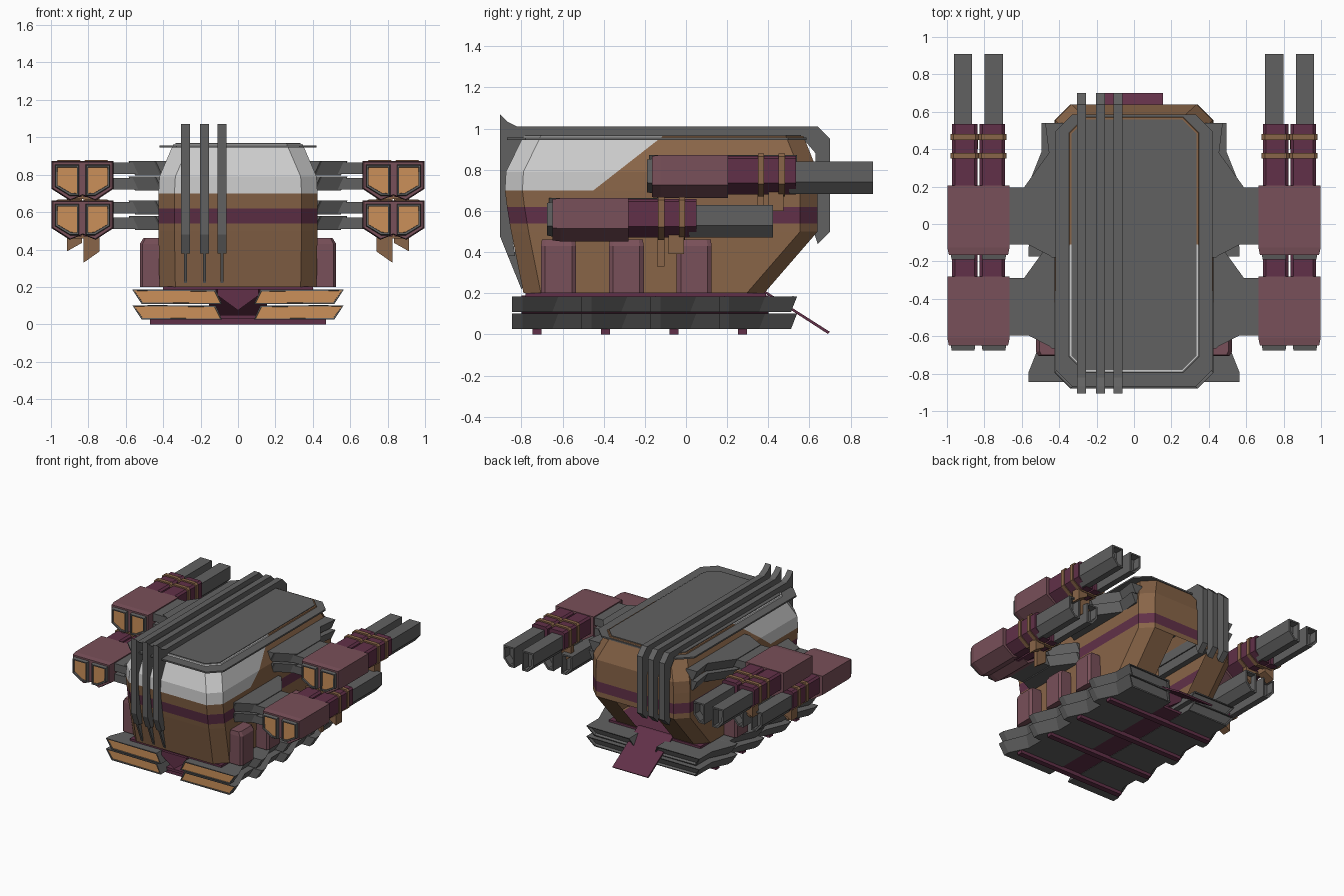
import bpy, bmesh
from mathutils import Vector

if "Cube" in bpy.data.objects:
    bpy.data.objects.remove(bpy.data.objects["Cube"])


def material(name, r, g, b):
    m = bpy.data.materials.new(name)
    m.diffuse_color = (r, g, b, 1)
    m.use_nodes = True
    m.node_tree.nodes["Principled BSDF"].inputs["Base Color"].default_value = m.diffuse_color
    return m


BROWN = material("brown", .25, .13, .065)
MAUVE = material("mauve", .19, .08, .10)
PLUM = material("plum", .12, .03, .065)
ORANGE = material("orange", .60, .28, .10)
GREY = material("dark_grey", .12, .12, .12)
WHITE = material("white", .75, .75, .75)


def finish(name, bm, mats, mirror=False):
    me = bpy.data.meshes.new(name)
    bm.to_mesh(me)
    bm.free()
    ob = bpy.data.objects.new(name, me)
    bpy.context.collection.objects.link(ob)
    for m in mats:
        me.materials.append(m)
    if mirror:
        mod = ob.modifiers.new("mirror", 'MIRROR')
        mod.use_mirror_merge = False
    return ob


def loft_mesh(rings):
    """Skin matching rings of points and cap both ends."""
    bm = bmesh.new()
    vs = [[bm.verts.new(p) for p in r] for r in rings]
    n = len(rings[0])
    for a, b in zip(vs, vs[1:]):
        for i in range(n):
            j = (i + 1) % n
            bm.faces.new((a[i], a[j], b[j], b[i]))
    caps = [bm.faces.new(vs[0]), bm.faces.new(vs[-1])]
    bmesh.ops.recalc_face_normals(bm, faces=bm.faces[:])
    return bm, caps


def loft(name, rings, mat, mirror=True, recess=None):
    """recess = (cap index, rim width, depth, floor material)"""
    bm, caps = loft_mesh(rings)
    mats = [mat]
    if recess:
        end, rim, depth, floor = recess
        f = caps[end]
        bmesh.ops.inset_individual(bm, faces=[f], thickness=rim)
        bmesh.ops.inset_individual(bm, faces=[f], thickness=.001, depth=-depth)
        mats.append(floor)
        f.material_index = 1
    return finish(name, bm, mats, mirror)


def along_y(profile, y):
    return [(x, y, z) for x, z in profile]


def prism_y(name, profile, y0, y1, mat, **kw):
    return loft(name, [along_y(profile, y0), along_y(profile, y1)], mat, **kw)


def prism_x(name, profile, x0, x1, mat, **kw):
    return loft(name, [[(x, y, z) for y, z in profile] for x in (x0, x1)], mat, **kw)


def box(name, x0, x1, y0, y1, z0, z1, mat, **kw):
    return prism_y(name, [(x0, z0), (x1, z0), (x1, z1), (x0, z1)], y0, y1, mat, **kw)


def scaled(profile, s):
    cx = (min(p[0] for p in profile) + max(p[0] for p in profile)) / 2
    cz = (min(p[1] for p in profile) + max(p[1] for p in profile)) / 2
    return [(cx + (x - cx) * s, cz + (z - cz) * s) for x, z in profile]


def octagon(z, yf, yb, hw, c):
    right = [(hw - c, yf), (hw, yf + c), (hw, yb - c), (hw - c, yb)]
    return [(x, y, z) for x, y in right] + [(-x, y, z) for x, y in reversed(right)]


# Hull: stacked octagons, painted by height, with a rear hatch opening
levels = [(.20, -.79, .38, .42), (.50, -.85, .64, .425), (.54, -.857, .64, .425),
          (.62, -.87, .64, .425), (.70, -.88, .64, .425), (.79, -.875, .64, .42),
          (.965, -.79, .57, .345)]
bm, caps = loft_mesh([octagon(z, f, b, w, .085) for z, f, b, w in levels])
p, n = Vector((0, -.45, .70)), Vector((0, -.25, .32))
upper = [f for f in bm.faces if f.calc_center_median().z > .70]
geom = set(upper) | {e for f in upper for e in f.edges} | {v for f in upper for v in f.verts}
bmesh.ops.bisect_plane(bm, geom=list(geom), plane_co=p, plane_no=n)
for x in (-.16, .16):
    slope = [f for f in bm.faces if f.normal.z < -.3 and f.calc_center_median().y > .4]
    geom = set(slope) | {e for f in slope for e in f.edges} | {v for f in slope for v in f.verts}
    bmesh.ops.bisect_plane(bm, geom=list(geom), plane_co=(x, 0, 0), plane_no=(1, 0, 0))
hatch = []
for f in bm.faces:
    c = f.calc_center_median()
    if f.normal.z < -.3 and c.y > .4 and abs(c.x) < .1:
        hatch.append(f)
    if .54 < c.z < .62:
        f.material_index = 1
    elif c.z > .70 and (c - p).dot(n) > 0:
        f.material_index = 2
bmesh.ops.delete(bm, geom=hatch, context='FACES')
finish("hull", bm, [BROWN, PLUM, WHITE])

# Roof: overhanging rim plate and raised centre panel
loft("roof_rim", [octagon(z, -.87, .585, .42, .09) for z in (.945, .957)], GREY, mirror=False)
loft("roof_panel", [octagon(z, -.78, .56, .333, .075) for z in (.95, .97)], GREY, mirror=False)

# Three rails wrapped over the hull, with thin lower blades
rail = [(-.905, 1.07), (-.87, 1.035), (-.82, 1.01), (.64, 1.01), (.70, .95), (.70, .50),
        (.64, .44), (.62, .50), (.63, .88), (.57, .95), (-.79, .95), (-.86, .80),
        (-.865, .62), (-.83, .38), (-.865, .38), (-.905, .48), (-.905, .62)]
blade = [(-.83, .40), (-.88, .42), (-.865, .38), (-.80, .22), (-.785, .24)]
for i, x in enumerate((-.28, -.18, -.085)):
    prism_x(f"rail_{i}", rail, x - .024, x + .024, GREY, mirror=False)
    prism_x(f"rail_blade_{i}", blade, x - .008, x + .008, GREY, mirror=False)

# Rear ramp, belly plate and keel
prism_x("ramp", [(.36, .215), (.38, .215), (.70, .012), (.69, .002)], -.155, .155, PLUM, mirror=False)
box("belly_plate", -.40, .40, -.78, .39, .185, .202, PLUM, mirror=False)
prism_y("keel", [(-.11, .19), (.11, .19), (.11, .155), (0, .075), (-.11, .155)],
        -.80, .40, PLUM, mirror=False)
box("keel_floor", -.16, .16, -.76, .42, .03, .05, PLUM, mirror=False)

# Side panels
for i in range(3):
    y = -.62 + i * .33
    panel = [octagon(z, y - .08, y + .08, 0, 0)[:4] for z in (.2, .46)]
    plan = [(.41, y - .085), (.51, y - .085), (.525, y - .065), (.525, y + .065),
            (.51, y + .085), (.41, y + .085)]
    top = [(.41, y - .08), (.495, y - .08), (.505, y - .06), (.505, y + .06),
           (.495, y + .08), (.41, y + .08)]
    loft(f"side_panel_{i}", [[(*q, .20) for q in plan], [(*q, .43) for q in plan],
                             [(*q, .462) for q in top]], MAUVE)

# Track shoes: two tiers of four flared segments each side
for i in range(4):
    y0 = -.845 + i * .335
    for t, z0 in enumerate((.025, .108)):
        z1 = z0 + .077
        rings = []
        for dy, w in ((0, .565), (.05, .565), (.21, .495), (.365, .495)):
            lean = .03 if dy > .1 else 0
            rings.append([(w, y0 + dy + lean / 2, z1), (.12, y0 + dy + lean / 2, z1),
                          (.085, y0 + dy - lean / 2, z0), (w - .05, y0 + dy - lean / 2, z0)])
        loft(f"track_shoe_{i}_{t}", rings, GREY,
             recess=(0, .01, .008, ORANGE) if i == 0 else (-1, .012, .02, GREY))
    yb = -.725 + i * .333
    box(f"track_crossbar_{i}", -.47, .47, yb - .022, yb + .022, 0, .03, PLUM, mirror=False)

# Weapon units: lower front pair and upper rear pair, mirrored left and right
for unit, dy, dz in (("lower", -.485, -.21), ("upper", 0, 0)):
    def sh(profile):
        return [(x, z + dz) for x, z in profile]

    # mount: two tiers flaring out from the hull
    for t, z0 in enumerate((.715, .797)):
        z0 += dz
        z1 = z0 + .075
        plan = [(-.18, .44), (-.17, .45), (-.10, .585), (.20, .585), (.38, .455)]
        if unit == "upper":
            plan += [(.54, .475)]
        rings = [[(.38, y + dy, z1), (w, y + dy, z1), (w - .035, y + dy, z0), (.38, y + dy, z0)]
                 for y, w in plan]
        loft(f"{unit}_mount_{t}", rings, GREY)
        box(f"{unit}_arm_{t}", .50, .70, -.11 + dy, .195 + dy, z0 + .006, z1 - .008, GREY)

    # pod shell with a tapered nose
    shell = sh([(.665, .872), (.998, .872), (.998, .725), (.90, .662), (.83, .69),
                (.76, .662), (.665, .725)])
    loft(f"{unit}_pod", [along_y(scaled(shell, .95), -.165 + dy), along_y(shell, -.125 + dy),
                         along_y(shell, .205 + dy)], MAUVE)

    for s, side in ((1, "inner"), (-1, "outer")):
        def cell(profile):
            return sh([(.8315 + s * (x - .8315), z) for x, z in profile])

        # glowing nose window in a dark frame
        window = cell([(.683, .855), (.815, .855), (.815, .685), (.765, .685), (.683, .735)])
        loft(f"{unit}_{side}_window", [along_y(scaled(window, .93), -.19 + dy),
                                       along_y(window, -.16 + dy)], GREY,
             recess=(0, .012, .012, ORANGE))
        # sleeve, hollow barrel and clamp rings
        sleeve = cell([(.69, .855), (.705, .868), (.81, .868), (.825, .855), (.825, .68),
                       (.765, .68), (.69, .735)])
        prism_y(f"{unit}_{side}_sleeve", sleeve, .15 + dy, .535 + dy, PLUM)
        barrel = cell([(.70, .84), (.798, .84), (.798, .682), (.75, .682), (.70, .74)])
        prism_y(f"{unit}_{side}_barrel", barrel, .50 + dy, .908 + dy, GREY,
                recess=(-1, .017, .06, GREY))
        for k, y in enumerate((.365, .465)):
            prism_y(f"{unit}_{side}_clamp_{k}", scaled(sleeve, 1.11),
                    y - .015 + dy, y + .015 + dy, BROWN)

    # hanging clamp tabs
    prism_y(f"{unit}_tab_long", sh([(.74, .70), (.825, .70), (.825, .54), (.74, .60)]),
            .345 + dy, .38 + dy, BROWN)
    prism_y(f"{unit}_tab_short", sh([(.835, .70), (.915, .70), (.915, .60), (.835, .645)]),
            .40 + dy, .475 + dy, BROWN)
